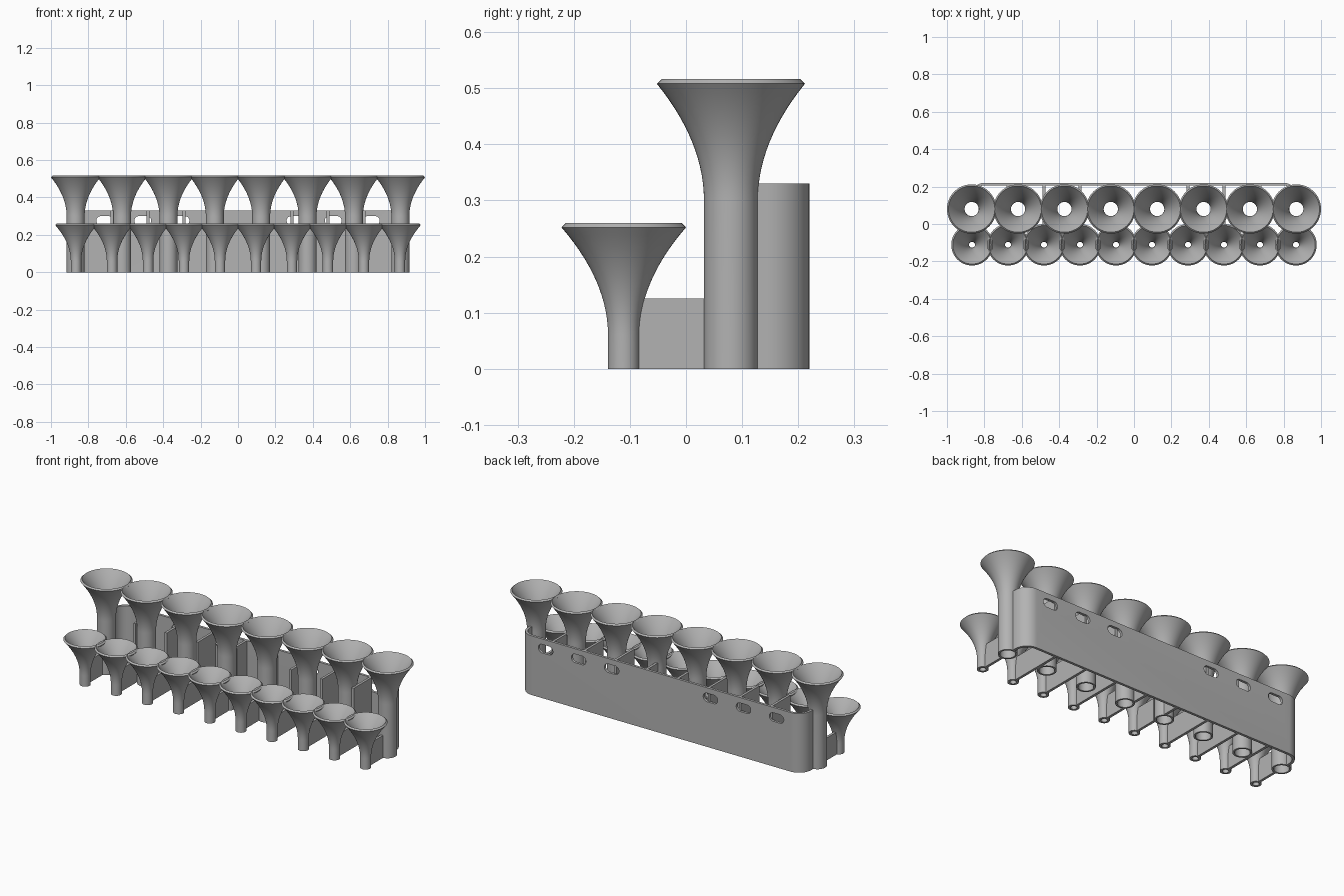
import bpy, bmesh, math
from mathutils import Vector

cube = bpy.data.objects.get("Cube")
if cube:
    bpy.data.objects.remove(cube, do_unlink=True)

grey = bpy.data.materials.new("plain grey")
grey.use_nodes = True
COLOUR = (0.45, 0.45, 0.45, 1)
grey.diffuse_color = COLOUR
grey.node_tree.nodes["Principled BSDF"].inputs["Base Color"].default_value = COLOUR


def make_object(name, bm, smooth=False):
    bmesh.ops.recalc_face_normals(bm, faces=bm.faces)
    mesh = bpy.data.meshes.new(name)
    bm.to_mesh(mesh)
    bm.free()
    mesh.materials.append(grey)
    obj = bpy.data.objects.new(name, mesh)
    bpy.context.collection.objects.link(obj)
    bpy.ops.object.select_all(action='DESELECT')
    obj.select_set(True)
    bpy.context.view_layer.objects.active = obj
    if smooth:
        bpy.ops.object.shade_smooth_by_angle(angle=math.radians(35))
    return obj


def extrude_outline(name, points, direction, smooth=False):
    bm = bmesh.new()
    face = bm.faces.new([bm.verts.new(p) for p in points])
    grown = bmesh.ops.extrude_face_region(bm, geom=[face])
    verts = [v for v in grown["geom"] if isinstance(v, bmesh.types.BMVert)]
    bmesh.ops.translate(bm, verts=verts, vec=direction)
    return make_object(name, bm, smooth)


def box(name, x, y0, y1, height, thick=0.014):
    h = thick / 2
    pts = [(x - h, y0, 0), (x + h, y0, 0), (x + h, y1, 0), (x - h, y1, 0)]
    return extrude_outline(name, pts, Vector((0, 0, height)))


def funnel(name, x, y, tube, bore, rim, flare_z, rim_z, lip, segments=48, steps=14):
    """Hollow tube that flares to a wide bevelled rim."""
    top = rim_z + lip
    outer, inner = [(tube, 0)], [(bore, 0)]
    for i in range(steps + 1):
        t = i / steps
        outer.append((tube + (rim - tube) * t * t, flare_z + (rim_z - flare_z) * t))
        inner.append((bore + (rim - lip - bore) * t * t, flare_z + (top - flare_z) * t))
    profile = outer + inner[::-1]
    bm = bmesh.new()
    rings = []
    for r, z in profile:
        ring = []
        for k in range(segments):
            a = math.tau * k / segments
            ring.append(bm.verts.new((x + r * math.cos(a), y + r * math.sin(a), z)))
        rings.append(ring)
    for i, ring in enumerate(rings):
        above = rings[(i + 1) % len(rings)]
        for k in range(segments):
            n = (k + 1) % segments
            bm.faces.new((ring[k], ring[n], above[n], above[k]))
    return make_object(name, bm, True)


# Tall back row of funnels
TALL_Y = 0.08
for i in range(8):
    funnel(f"tall_funnel_{i + 1}", -0.868 + 0.248 * i, TALL_Y,
           0.048, 0.038, 0.132, 0.30, 0.508, 0.008)

# Short front row of funnels
SHORT_Y = -0.111
SHORT_X = [-0.866 + 1.732 * i / 9 for i in range(10)]
for i, x in enumerate(SHORT_X):
    funnel(f"short_funnel_{i + 1}", x, SHORT_Y,
           0.028, 0.016, 0.111, 0.06, 0.252, 0.008)

# Low webs joining the rows, and tall ribs reaching the back wall
WALL_TOP = 0.33
for i, x in enumerate(SHORT_X):
    web_end = 0.05
    if i in (0, 9):
        web_end = 0.034
    elif i in (4, 5):
        web_end = 0.042
    box(f"front_web_{i + 1}", x, SHORT_Y + 0.025, web_end, 0.125)
    if 0 < i < 9:
        rib_start = 0.12 if i in (4, 5) else 0.05
        box(f"back_rib_{i + 1}", x, rib_start, 0.21, WALL_TOP)

# Back wall with rounded corners wrapping to the end tubes
CORNER_X, CORNER_Y = 0.80, 0.145


def wall_line(radius):
    half = [(CORNER_X + radius, 0.124)]
    for k in range(13):
        a = math.pi / 2 * k / 12
        half.append((CORNER_X + radius * math.cos(a), CORNER_Y + radius * math.sin(a)))
    return half + [(-x, y) for x, y in reversed(half)]


outline = wall_line(0.075) + wall_line(0.061)[::-1]
wall = extrude_outline("back_wall", [(x, y, 0) for x, y in outline],
                       Vector((0, 0, WALL_TOP)), True)

# Rounded slots through the wall
for side in (-1, 1):
    for x in (0.305, 0.509, 0.713):
        pts = []
        for k in range(24):
            a = math.tau * (k + 0.5) / 24
            shift = math.copysign(0.021, math.cos(a))
            pts.append((side * x + shift + 0.024 * math.cos(a), 0.195,
                        0.276 + 0.024 * math.sin(a)))
        cutter = extrude_outline("slot_cutter", pts, Vector((0, 0.04, 0)))
        cutter.hide_render = True
        bpy.context.view_layer.objects.active = wall
        cut = wall.modifiers.new("slot", 'BOOLEAN')
        cut.operation = 'DIFFERENCE'
        cut.solver = 'EXACT'
        cut.object = cutter
        bpy.ops.object.modifier_apply(modifier=cut.name)
        bpy.data.objects.remove(cutter, do_unlink=True)
